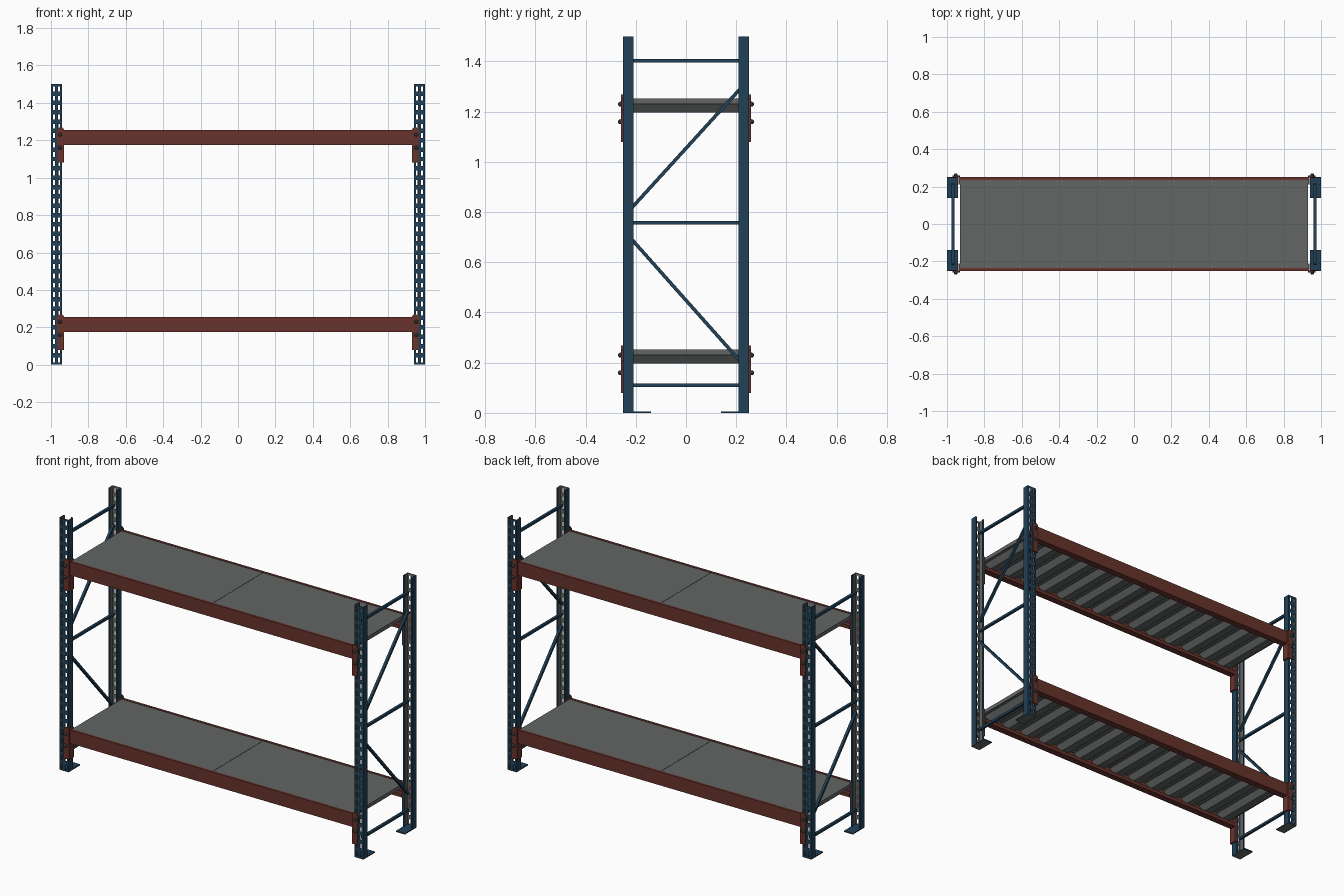
import bpy, bmesh
from mathutils import Vector

cube = bpy.data.objects.get("Cube")
if cube:
    bpy.data.objects.remove(cube, do_unlink=True)


def material(name, rgb):
    m = bpy.data.materials.new(name)
    m.use_nodes = True
    m.diffuse_color = (*rgb, 1)
    bsdf = next(n for n in m.node_tree.nodes if n.type == 'BSDF_PRINCIPLED')
    bsdf.inputs["Base Color"].default_value = (*rgb, 1)
    return m


BLUE = material("blue paint", (0.015, 0.052, 0.095))
RED = material("rust red paint", (0.14, 0.034, 0.026))
GREY = material("galvanised grey", (0.125, 0.13, 0.13))
DARK = material("dark steel", (0.03, 0.036, 0.042))


def finish(name, bm, mats, mirror):
    """Turn a bmesh into an object, mirrored about the world axes in `mirror`."""
    mesh = bpy.data.meshes.new(name)
    bm.to_mesh(mesh)
    bm.free()
    for m in mats:
        mesh.materials.append(m)
    ob = bpy.data.objects.new(name, mesh)
    bpy.context.collection.objects.link(ob)
    if mirror:
        mod = ob.modifiers.new("Mirror", 'MIRROR')
        mod.use_axis = ["x" in mirror, "y" in mirror, False]
        mod.use_mirror_merge = False
    return ob


def prism(name, profile, axis, lo, hi, mats, mirror="", rule=None):
    """Extrude a flat profile along axis x, y or z between lo and hi."""
    place = {"x": lambda a, b, t: (t, a, b),
             "y": lambda a, b, t: (a, t, b),
             "z": lambda a, b, t: (a, b, t)}[axis]
    bm = bmesh.new()
    rings = [[bm.verts.new(place(a, b, t)) for a, b in profile] for t in (lo, hi)]
    n = len(profile)
    for ring in rings:
        bm.faces.new(ring)
    for i in range(n):
        j = (i + 1) % n
        bm.faces.new((rings[0][i], rings[0][j], rings[1][j], rings[1][i]))
    bmesh.ops.recalc_face_normals(bm, faces=bm.faces)
    if rule:
        for f in bm.faces:
            f.material_index = rule(f)
    return finish(name, bm, mats, mirror)


def rect(a0, a1, b0, b1):
    return [(a0, b0), (a1, b0), (a1, b1), (a0, b1)]


# Uprights: perforated lipped channels, open towards the inside of the rack
path = [(0.950, -0.21), (0.94, -0.21), (0.94, -0.25), (0.951, -0.25), (0.962, -0.25),
        (0.978, -0.25), (0.989, -0.25), (1, -0.25), (1, -0.21), (0.990, -0.21)]
hole_columns = (3, 5)
PITCH, ROWS = 0.05, 30
levels = [0.0]
for r in range(ROWS):
    levels += [r * PITCH + 0.012, r * PITCH + 0.038]
levels.append(ROWS * PITCH)
bm = bmesh.new()
grid = [[bm.verts.new((x, y, z)) for x, y in path] for z in levels]
for k in range(len(levels) - 1):
    for i in range(len(path) - 1):
        if i in hole_columns and k % 2 == 1:
            continue
        bm.faces.new((grid[k][i], grid[k][i + 1], grid[k + 1][i + 1], grid[k + 1][i]))
uprights = finish("uprights", bm, [BLUE, GREY], "")
shell = uprights.modifiers.new("Sheet thickness", 'SOLIDIFY')
shell.thickness = 0.003
shell.offset = -1
shell.material_offset = 1
mir = uprights.modifiers.new("Mirror", 'MIRROR')
mir.use_axis = (True, True, False)
mir.use_mirror_merge = False

# Foot plates, bare metal underneath
prism("foot_plates", rect(0.94, 1, -0.25, -0.14), "z", 0, 0.006, [BLUE, GREY], "xy",
      lambda f: 1 if f.normal.z < -0.5 else 0)


# End frame braces
def brace(name, a, b, width):
    a, b = Vector(a), Vector(b)
    d = (b - a).normalized() * width / 2
    side = Vector((-d.y, d.x))
    prism(name, [a - side, b - side, b + side, a + side], "x", 0.96, 0.975, [BLUE], "x")


for label, z in (("lower", 0.11), ("middle", 0.757), ("upper", 1.402)):
    brace(label + "_cross_brace", (-0.215, z), (0.215, z), 0.014)
brace("lower_diagonal_brace", (-0.215, 0.69), (0.215, 0.207), 0.014)
brace("upper_diagonal_brace", (-0.215, 0.818), (0.215, 1.29), 0.014)


# Ribbed deck panel profile: flat top, trapezoid ribs below
def deck_profile(z):
    x0, x1, ribs = 0.001, 0.93, 7
    p = (x1 - x0) / ribs
    pts = [(x1, z + 0.253), (x0, z + 0.253)]
    for i in range(ribs):
        for share, h in ((0, 0.23), (0.14, 0.23), (0.32, 0.196), (0.68, 0.196), (0.86, 0.23)):
            pts.append((x0 + (i + share) * p, z + h))
    pts.append((x1, z + 0.23))
    return pts


# Two shelves: step beams, end connectors, bolts and decks
for level, z in (("lower", 0.0), ("upper", 1.0)):
    prism(level + "_beams",
          [(-0.25, z + 0.175), (-0.21, z + 0.175), (-0.21, z + 0.195),
           (-0.235, z + 0.195), (-0.235, z + 0.255), (-0.25, z + 0.255)],
          "x", -0.93, 0.93, [RED], "y")
    prism(level + "_deck_panels", deck_profile(z), "y", -0.2345, 0.2345, [GREY], "x")
    prism(level + "_connector_faces",
          [(0.93, z + 0.08), (0.966, z + 0.08), (0.966, z + 0.20), (0.97, z + 0.21),
           (0.97, z + 0.25), (0.955, z + 0.268), (0.94, z + 0.268), (0.93, z + 0.258)],
          "y", -0.258, -0.2505, [RED], "xy")
    prism(level + "_connector_sides", rect(-0.2505, -0.212, z + 0.08, z + 0.258),
          "x", 0.93, 0.9395, [RED], "xy")
    bm = bmesh.new()
    for h in (0.16, 0.23):
        ball = bmesh.ops.create_uvsphere(bm, u_segments=12, v_segments=8, radius=0.01)
        bmesh.ops.translate(bm, verts=ball["verts"], vec=(0.953, -0.261, z + h))
    for f in bm.faces:
        f.smooth = True
    finish(level + "_bolts", bm, [DARK], "xy")
